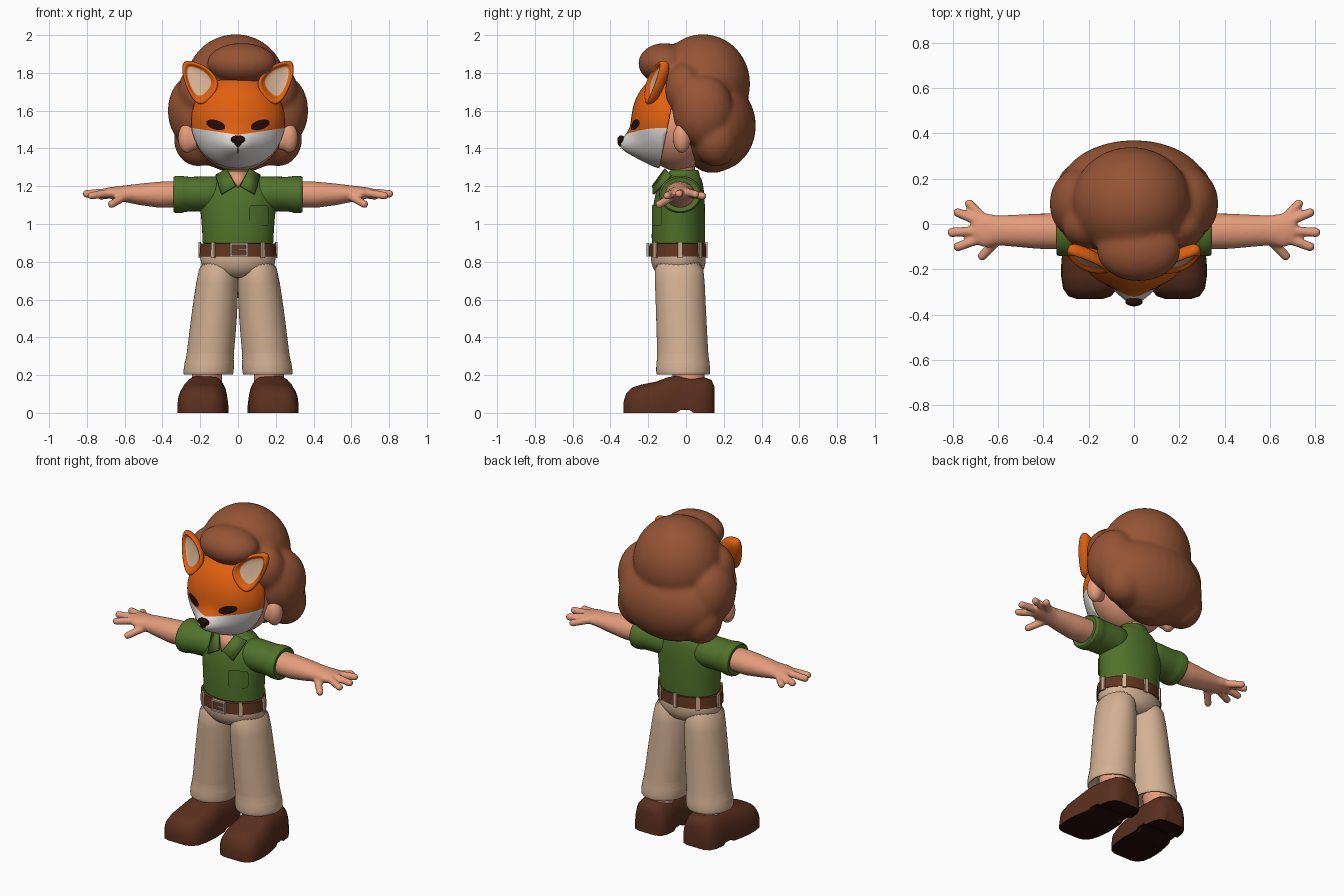
import bpy, bmesh, math
from mathutils import Matrix, Vector

if "Cube" in bpy.data.objects:
    bpy.data.objects.remove(bpy.data.objects["Cube"])


def material(name, code):
    rgb = [int(code[i:i + 2], 16) / 255 for i in (0, 2, 4)]
    col = [c / 12.92 if c < 0.04 else ((c + 0.055) / 1.055) ** 2.4 for c in rgb] + [1]
    m = bpy.data.materials.new(name)
    m.use_nodes = True
    m.diffuse_color = col
    m.node_tree.nodes["Principled BSDF"].inputs["Base Color"].default_value = col
    return m


SKIN = material("skin", "E59C7B")
ORANGE = material("mask orange", "E0600F")
WHITE = material("mask white", "E2DFDB")
HAIR = material("hair brown", "955435")
SHIRT = material("shirt green", "50722A")
BEIGE = material("trouser beige", "D3B194")
BELT = material("belt brown", "64351F")
SHOE = material("shoe brown", "5A2F1D")
DARK = material("near black", "250D09")
METAL = material("buckle grey", "B9B2AB")


def finish(name, bm, mats, rule=None, mirror=False, sub=0, voxel=0, thick=0, angle=40):
    """Turn a bmesh into a shaded object, with colours by rule and modifiers."""
    if not thick:
        bmesh.ops.recalc_face_normals(bm, faces=bm.faces)
    bm.normal_update()
    for f in bm.faces:
        f.smooth = True
        f.material_index = rule(f) if rule else 0
    me = bpy.data.meshes.new(name)
    bm.to_mesh(me)
    bm.free()
    for m in mats:
        me.materials.append(m)
    me.set_sharp_from_angle(angle=math.radians(angle))
    ob = bpy.data.objects.new(name, me)
    bpy.context.collection.objects.link(ob)
    if voxel:
        rm = ob.modifiers.new("blend", 'REMESH')
        rm.mode, rm.voxel_size, rm.use_smooth_shade = 'VOXEL', voxel, True
        sm = ob.modifiers.new("soften", 'SMOOTH')
        sm.factor, sm.iterations = 0.5, 6
    if thick:
        so = ob.modifiers.new("thickness", 'SOLIDIFY')
        so.thickness, so.offset = thick, -1
    if mirror:
        ob.modifiers.new("mirror", 'MIRROR').use_clip = False
    if sub:
        s = ob.modifiers.new("subdivide", 'SUBSURF')
        s.levels = s.render_levels = sub
    return ob


def bridge(bm, rings, caps=(True, True)):
    """Skin a list of equal point rings."""
    vs = [[bm.verts.new(p) for p in r] for r in rings]
    n = len(vs[0])
    for a, b in zip(vs, vs[1:]):
        for i in range(n):
            j = (i + 1) % n
            bm.faces.new((a[i], a[j], b[j], b[i]))
    if caps[0]:
        bm.faces.new(vs[0])
    if caps[1]:
        bm.faces.new(vs[-1])


def loop(n=28, e=1.0):
    for i in range(n):
        t = math.tau * (i + 0.5) / n
        c, s = math.cos(t), math.sin(t)
        yield math.copysign(abs(c) ** e, c), math.copysign(abs(s) ** e, s)


def loft(bm, axis, stations, e=1.0, floor=-9):
    """Rings along an axis: position, centre a, centre b, radius a, radius b."""
    order = {'x': lambda t, a, b: (t, a, b), 'y': lambda t, a, b: (a, t, b),
             'z': lambda t, a, b: (a, b, t)}[axis]
    bridge(bm, [[order(t, ca + ra * u, max(floor, cb + rb * v)) for u, v in loop(e=e)]
                for t, ca, cb, ra, rb in stations])
    return bm


def ellipsoids(bm, parts):
    for c, r in parts:
        bmesh.ops.create_uvsphere(bm, u_segments=32, v_segments=20, radius=1,
                                  matrix=Matrix.Translation(c) @ Matrix.Diagonal((*r, 1)))
    return bm


def capsule(bm, a, b, r):
    a, d = Vector(a), Vector(b) - Vector(a)
    vs = bmesh.ops.create_uvsphere(bm, u_segments=16, v_segments=10, radius=r)["verts"]
    rot = d.to_track_quat('Z', 'Y')
    for v in vs:
        if v.co.z > 0.001:
            v.co.z += d.length
        v.co = a + rot @ v.co


def patch(name, mat, surf, cx, cz, rx, rz, tilt=0, e=1.0, mirror=False):
    """Thin plate that follows a front surface y = surf(x, z)."""
    bm, rings = bmesh.new(), []
    for k in (1, 0.8, 0.6, 0.4, 0.2):
        ring = []
        for u, v in loop(e=e):
            x = cx + k * (rx * u * math.cos(tilt) - rz * v * math.sin(tilt))
            z = cz + k * (rx * u * math.sin(tilt) + rz * v * math.cos(tilt))
            ring.append((x, surf(x, z) - 0.004, z))
        rings.append(ring)
    bridge(bm, rings, (False, True))
    finish(name, bm, [mat], mirror=mirror)


def box(bm, c, size, turn=0):
    m = Matrix.Translation(c) @ Matrix.Rotation(turn, 4, 'Z') @ Matrix.Diagonal((*size, 1))
    bmesh.ops.create_cube(bm, size=1, matrix=m)


# Shoes: arched section lofted heel to toe, with a notch before the heel
bm = loft(bmesh.new(), 'y', [
    (-.33, .195, 0, .06, .06), (-.318, .195, 0, .095, .1), (-.285, .193, 0, .12, .135),
    (-.23, .19, 0, .132, .152), (-.16, .186, 0, .135, .166), (-.1, .182, 0, .128, .188),
    (-.05, .178, 0, .122, .198), (-.03, .176, 0, .12, .198), (.02, .173, 0, .118, .195),
    (.04, .172, 0, .118, .193), (.1, .17, 0, .11, .188), (.135, .168, 0, .092, .175),
    (.15, .168, 0, .06, .14)], e=.65, floor=0)
for v in bm.verts:
    if v.co.z < .001 and -.04 < v.co.y < .03:
        v.co.z = .015
finish("shoes", bm, [SHOE, DARK], lambda f: int(f.normal.z < -.8), mirror=True, angle=55)
finish("ankles", loft(bmesh.new(), 'z', [(.14, .165, .02, .08, .085), (.3, .16, 0, .08, .085)]),
       [SKIN], mirror=True)

# Trousers: flared legs with turned cuffs, and a seat
finish("trouser_legs", loft(bmesh.new(), 'z', [
    (.24, .157, -.015, .1, .11), (.203, .157, -.015, .115, .125), (.2, .157, -.015, .13, .14),
    (.21, .157, -.015, .135, .145), (.275, .151, -.016, .132, .142), (.282, .15, -.016, .125, .136),
    (.5, .127, -.025, .124, .134), (.7, .109, -.033, .112, .132), (.83, .1, -.04, .098, .135)]),
    [BEIGE], mirror=True, sub=1)
finish("trouser_seat", loft(bmesh.new(), 'z', [
    (.71, 0, -.035, .1, .09), (.745, 0, -.038, .17, .128), (.79, 0, -.04, .202, .147),
    (.84, 0, -.042, .2, .146), (.885, 0, -.042, .19, .14)]), [BEIGE], sub=1)

# Belt with loops and buckle
finish("belt", loft(bmesh.new(), 'z', [
    (.827, 0, -.045, .19, .14), (.828, 0, -.045, .205, .153), (.896, 0, -.045, .2, .15),
    (.897, 0, -.045, .185, .14)]), [BELT])
bm = bmesh.new()
for deg in (-140, -95, -40, 40, 95, 140, 180):
    t = math.radians(deg)
    box(bm, (.204 * math.sin(t), -.045 - .153 * math.cos(t), .863), (.024, .012, .085), t)
finish("belt_loops", bm, [BEIGE])
bm = bmesh.new()
for z in (.832, .894):
    box(bm, (.005, -.203, z), (.09, .012, .01))
for x in (-.038, .048):
    box(bm, (x, -.203, .863), (.01, .012, .07))
box(bm, (.025, -.206, .863), (.05, .01, .008))
finish("belt_buckle", bm, [METAL])

# Shirt: body, sleeves with hems, collar and pocket
finish("shirt_body", loft(bmesh.new(), 'z', [
    (.885, 0, -.04, .18, .135), (.89, 0, -.04, .19, .143), (.97, 0, -.04, .19, .143),
    (1.06, 0, -.038, .2, .14), (1.13, 0, -.035, .205, .135), (1.19, 0, -.03, .19, .125),
    (1.24, 0, -.02, .14, .105), (1.28, 0, -.015, .075, .075)]), [SHIRT], sub=1)
finish("sleeves", loft(bmesh.new(), 'x', [
    (.06, -.025, 1.16, .1, .095), (.15, -.028, 1.16, .106, .094), (.28, -.03, 1.158, .104, .09),
    (.287, -.03, 1.157, .113, .1), (.335, -.03, 1.156, .114, .1), (.345, -.03, 1.156, .105, .092),
    (.335, -.03, 1.156, .085, .075)]), [SHIRT], mirror=True, sub=1)
finish("collar_stand", loft(bmesh.new(), 'z', [
    (1.23, 0, -.015, .115, .095), (1.28, 0, -.01, .085, .078), (1.287, 0, -.01, .075, .07)]), [SHIRT])
bm = bmesh.new()
bm.faces.new([bm.verts.new(p) for p in (
    (.115, -.075, 1.255), (.085, -.168, 1.155), (.01, -.17, 1.2), (.055, -.105, 1.288))])
finish("collar_flaps", bm, [SHIRT], thick=.012, mirror=True)
bm = bmesh.new()
bm.faces.new([bm.verts.new(p) for p in ((-.055, -.108, 1.28), (0, -.168, 1.195), (.055, -.108, 1.28))])
finish("open_neckline", bm, [SKIN], thick=.009)
patch("shirt_pocket", SHIRT, lambda x, z: -.04 - .143 * math.sqrt(1 - (x / .2) ** 2),
      .11, 1.045, .052, .055, e=.3)

# Arms: forearm, palm and five digits blended together
bm = loft(bmesh.new(), 'x', [
    (.25, -.032, 1.16, .08, .07), (.42, -.032, 1.155, .078, .069), (.52, -.03, 1.157, .071, .057),
    (.6, -.028, 1.16, .066, .044), (.66, -.028, 1.163, .076, .034), (.7, -.025, 1.165, .062, .026),
    (.715, -.025, 1.165, .04, .016)])
for a, b in (((.65, .01, 1.16), (.725, .088, 1.148)), ((.68, .01, 1.167), (.775, .05, 1.157)),
             ((.69, -.03, 1.168), (.802, -.037, 1.16)), ((.68, -.065, 1.165), (.775, -.1, 1.15)),
             ((.6, -.07, 1.145), (.668, -.14, 1.105))):
    capsule(bm, a, b, .022)
finish("arms", bm, [SKIN], voxel=.008, mirror=True)

# Head, neck and ears
finish("neck", loft(bmesh.new(), 'z', [(1.15, 0, -.015, .07, .065), (1.36, 0, -.015, .07, .062)]), [SKIN])
finish("head", ellipsoids(bmesh.new(), [((0, -.04, 1.52), (.245, .2, .24))]), [SKIN])
finish("ears", ellipsoids(bmesh.new(), [((.27, -.022, 1.455), (.048, .048, .08)),
                                        ((.24, -.03, 1.45), (.05, .04, .06))]),
       [SKIN], voxel=.008, mirror=True)

# Hair: rounded lobes blended together
lobes = [((-.012, .09, 1.742), (.265, .25, .263)), ((0, .16, 1.52), (.325, .21, .24)),
         ((.02, -.115, 1.85), (.185, .138, .108)), ((0, .14, 1.4), (.2, .14, .13))]
for s in (-1, 1):
    lobes += [((.235 * s, .09, 1.6), (.137, .16, .19)), ((.21 * s, .16, 1.45), (.13, .12, .145)),
              ((.205 * s, -.01, 1.71), (.11, .1, .14))]
finish("hair", ellipsoids(bmesh.new(), lobes), [HAIR], voxel=.015)


# Mask: front shell with a muzzle bump, split into orange and white
def muzzle(x, z):
    return .085 * math.exp(-(x / .1) ** 2 - ((z - 1.41) / .07) ** 2)


def mask_front(x, z):
    return -.1 - .19 * math.sqrt(max(0, 1 - (x / .25) ** 2 - ((z - 1.54) / .25) ** 2)) - muzzle(x, z)


def cut(bm, co, no, drop=False):
    bmesh.ops.bisect_plane(bm, geom=bm.verts[:] + bm.edges[:] + bm.faces[:],
                           plane_co=co, plane_no=no, clear_outer=drop)


bm = ellipsoids(bmesh.new(), [((0, -.1, 1.54), (.25, .19, .25))])
bmesh.ops.subdivide_edges(bm, edges=bm.edges[:], cuts=1, use_grid_fill=True, smooth=1)
for v in bm.verts:
    if v.co.y < -.1:
        v.co.y = mask_front(v.co.x, v.co.z)
cut(bm, (0, -.1, 1.5), (0, 1, -.2), True)
for s in (-1, 1):
    cut(bm, (0, 0, 1.472), (-.15 * s, 0, 1))
finish("fox_mask", bm, [ORANGE, WHITE],
       lambda f: int(f.calc_center_median().z < 1.472 + .15 * abs(f.calc_center_median().x)),
       thick=.012, angle=60)
patch("mask_eyes", DARK, mask_front, .118, 1.525, .052, .025, tilt=.3, mirror=True)
patch("mask_mouth", DARK, mask_front, 0, 1.392, .004, .02)
finish("mask_nose", ellipsoids(bmesh.new(), [((0, -.343, 1.447), (.038, .02, .022)),
                                             ((0, -.345, 1.432), (.02, .017, .022))]), [DARK])

# Mask ears: rounded triangle with a raised rim and pale inside
outline = [(.09, 1.735), (.125, 1.795), (.17, 1.837), (.23, 1.86), (.275, 1.869), (.295, 1.85),
           (.297, 1.8), (.28, 1.74), (.255, 1.68), (.21, 1.62), (.15, 1.65)]
mx, mz = (sum(p[i] for p in outline) / len(outline) for i in (0, 1))
rings = []
for k, dy in ((.45, .062), (.85, .045), (1, .02), (1, 0), (.9, -.01), (.78, -.002), (.72, .012), (.3, .018)):
    pts = [(mx + k * (x - mx), mz + k * (z - mz)) for x, z in outline]
    rings.append([(x, -.215 + .3 * (x - .09) + .25 * (z - 1.735) + dy, z) for x, z in pts])
bm = bmesh.new()
bridge(bm, rings)
bm.faces.ensure_lookup_table()
inner = len(outline) * 6
finish("mask_ears", bm, [ORANGE, BEIGE],
       lambda f: int(f.index >= inner and f.index != len(outline) * 7),
       mirror=True, sub=2, angle=180)
